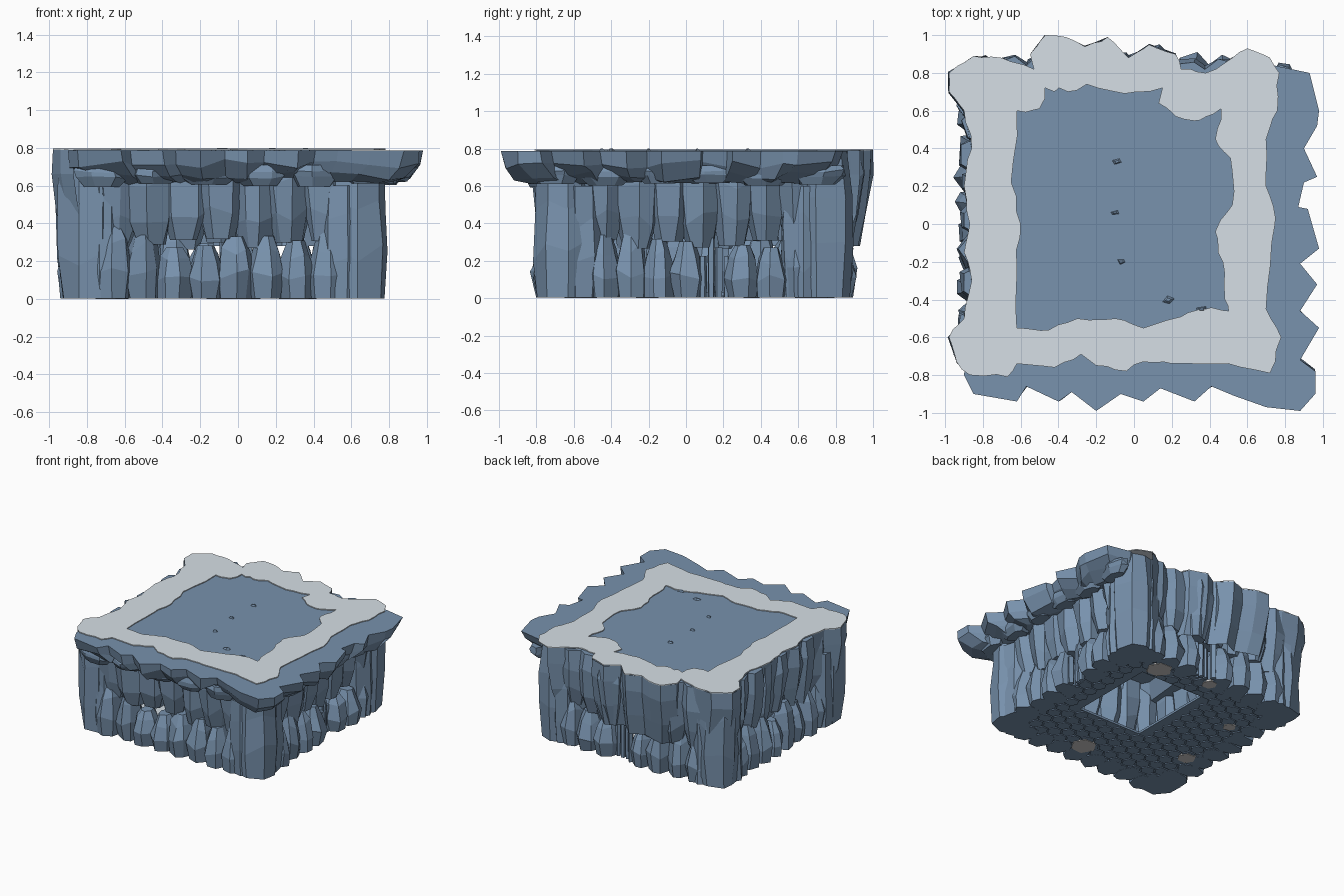
import bpy, bmesh, math, random
from mathutils import Vector

if "Cube" in bpy.data.objects:
    bpy.data.objects.remove(bpy.data.objects["Cube"])

random.seed(11)
U = random.uniform


def material(name, rgb):
    m = bpy.data.materials.new(name)
    m.diffuse_color = (*rgb, 1)
    m.use_nodes = True
    m.node_tree.nodes["Principled BSDF"].inputs["Base Color"].default_value = m.diffuse_color
    return m


BLUE = material("slate_blue", (0.188, 0.287, 0.418))
GREY = material("pale_grey", (0.67, 0.735, 0.79))
WARM = material("warm_grey", (0.62, 0.605, 0.59))


def finish(bm, name, *mats):
    bmesh.ops.recalc_face_normals(bm, faces=bm.faces[:])
    me = bpy.data.meshes.new(name)
    bm.to_mesh(me)
    bm.free()
    for m in mats:
        me.materials.append(m)
    ob = bpy.data.objects.new(name, me)
    bpy.context.collection.objects.link(ob)
    return ob


def loft(bm, rings, cap_mat=0):
    """Skin closed rings of points and cap both ends."""
    loops = [[bm.verts.new(p) for p in r] for r in rings]
    n = len(loops[0])
    for a, b in zip(loops, loops[1:]):
        for i in range(n):
            j = (i + 1) % n
            bm.faces.new((a[i], a[j], b[j], b[i]))
    bm.faces.new(loops[0][::-1])
    bm.faces.new(loops[-1]).material_index = cap_mat


def rock(bm, c, along, out, w, d, z0, z1, profile, n=7):
    """Faceted column: profile is (height fraction, width factor) pairs."""
    start = U(0, 6.28)
    angles = [start + (i + U(-.25, .25)) * 2 * math.pi / n for i in range(n)]
    rings = []
    for k, (t, s) in enumerate(profile):
        flat = k in (0, len(profile) - 1)
        ring = []
        for a in angles:
            r = s * U(.9, 1.1)
            z = z0 + (z1 - z0) * (t + (0 if flat else U(-.09, .09)))
            p = c + along * (w * r * math.cos(a)) + out * (d * r * math.sin(a))
            ring.append((p.x, p.y, z))
        rings.append(ring)
    loft(bm, rings)


def ragged(path, j):
    """Add two jittered points to every long edge of an outline."""
    res = []
    for i, p in enumerate(path):
        p, q = Vector(p), Vector(path[(i + 1) % len(path)])
        res.append(p)
        for f in ((.33, .67) if (q - p).length > .12 else (.5,)):
            res.append(p.lerp(q, f) + Vector((U(-j, j), U(-j, j))))
    return res


UPPER = ((0, .62), (.3, .95), (.68, 1.12), (1, .98))
LOWER = ((0, .95), (.38, 1.13), (.75, .85), (1, .5))
PILLAR = ((0, .98), (.3, 1.05), (.68, 1.06), (1, 1.0))
X, Y = Vector((1, 0, 0)), Vector((0, 1, 0))
Z0 = .003

# Each wall: start, end, outward direction, doorway fraction along the wall
walls = {
    "front": ((-.74, -.665), (.55, -.665), (0, -1), None),
    "right": ((.625, -.52), (.625, .68), (1, 0), .56),
    "back": ((.56, .755), (-.74, .755), (0, 1), .44),
    "left": ((-.79, .62), (-.79, -.56), (-1, 0), None),
}
for side, (a, b, o, door) in walls.items():
    a, b = Vector((*a, 0)), Vector((*b, 0))
    o, along = Vector((*o, 0)), (b - a).normalized()
    length = (b - a).length

    # Upper row of hanging boulders
    bm = bmesh.new()
    n = 7
    for i in range(n):
        c = a.lerp(b, (i + .5) / n) + o * U(-.015, .015)
        if side == "back" and 2 <= i <= 5:
            c += o * U(.03, .06)
        rock(bm, c, along, o, length / n * .66, .125, U(.26, .32), .786, UPPER)
    finish(bm, side + "_upper_rocks", BLUE)

    # Lower row of standing boulders, with thin posts in the doorway
    bm = bmesh.new()
    n = 8
    for i in range(n):
        f = (i + .5) / n
        if door and abs(f - door) < .03:
            for k in range(4):
                p = a.lerp(b, f + (k - 1.5) * .035) + o * U(0, .09)
                rock(bm, p, along, o, .02, .025, Z0, U(.22, .5), PILLAR, n=5)
            continue
        c = a.lerp(b, f) + o * U(.01, .035)
        rock(bm, c, along, o, length / n * .57, .115, Z0, U(.27, .4), LOWER)
    finish(bm, side + "_lower_rocks", BLUE)

# Full-height corner pillars, each a cluster of columns
bm = bmesh.new()
for x, y in ((.63, -.66), (.62, .73), (-.8, .73), (-.8, -.64)):
    rock(bm, Vector((x, y, 0)), X, Y, .145, .145, Z0, .786, PILLAR, n=8)
    sx, sy = math.copysign(.08, x), math.copysign(.1, y)
    rock(bm, Vector((x - sx, y + sy * .3, 0)), X, Y, .11, .11, Z0, .6, PILLAR)
    rock(bm, Vector((x + sx * .3, y - sy, 0)), X, Y, .11, .11, Z0, .6, PILLAR)
finish(bm, "corner_pillars", BLUE)

# Roof slab with ragged overhang along the front and right, hollowed beneath
slab = [(-.9, -.8), (-.85, -.9), (-.62, -.94), (-.57, -.86), (-.4, -.94),
        (-.33, -.89), (-.2, -.99), (-.07, -.9), (.05, -.94), (.14, -.87),
        (.32, -.94), (.41, -.86), (.53, -.91), (.7, -.97), (.88, -.99),
        (.96, -.9), (.96, -.78), (.88, -.72), (.98, -.55), (.88, -.46),
        (.97, -.32), (.88, -.21), (.98, -.13), (.92, .08), (.87, .09),
        (.9, .22), (.97, .25), (.9, .4), (.97, .52), (.98, .6), (.93, .8),
        (.74, .84), (.6, .78), (-.8, .75), (-.82, 0)]
bm = bmesh.new()
rings = []
for z, s, jz, js in ((.75, .64, 0, 0), (.63, .7, .008, .01), (.615, .83, .01, .02),
                     (.65, .92, .03, .02), (.715, .985, .025, .015), (.787, 1, 0, 0)):
    rings.append([(x * (s + U(-js, js)), y * (s + U(-js, js)), z + U(-jz, jz))
                  for x, y in slab])
loft(bm, rings)
finish(bm, "roof_slab", BLUE)

# Broad boulders bulging under the overhang
bm = bmesh.new()
RIM = ((0, .65), (.4, .95), (.7, 1.0), (1, .9))
for i in range(6):
    t = -.72 + i * .28
    rock(bm, Vector((t, -.78, 0)), X, Y, .15, .09, U(.59, .62), .71, RIM)
    rock(bm, Vector((.78, t + .02, 0)), Y, X, .15, .09, U(.59, .62), .71, RIM)
finish(bm, "overhang_boulders", BLUE)

# Small stone chips on the roof
bm = bmesh.new()
for x, y, r in ((-.09, .33, .03), (-.1, .06, .025), (-.07, -.2, .028),
                (.18, -.4, .04), (.36, -.45, .035)):
    rock(bm, Vector((x, y, 0)), X, Y, r, r * .6, .775, .799,
         ((0, 1), (.5, .9), (1, .4)), n=4)
finish(bm, "roof_chips", BLUE)

# Pale ring capping the walls
outer = [(-.98, -.6), (-.94, -.73), (-.87, -.8), (-.67, -.81), (-.62, -.74),
         (-.42, -.76), (-.28, -.69), (-.2, -.75), (-.04, -.78), (.05, -.73),
         (.2, -.74), (.5, -.74), (.72, -.79), (.78, -.6), (.7, -.45),
         (.73, -.1), (.75, .03), (.7, .2), (.7, .45), (.76, .6), (.77, .8),
         (.72, .88), (.6, .93), (.52, .88), (.38, .8), (.25, .82), (.22, .9),
         (.08, .95), (-.03, .88), (-.14, .99), (-.26, .94), (-.36, .99),
         (-.47, 1), (-.55, .9), (-.53, .82), (-.7, .88), (-.85, .89),
         (-.98, .8), (-.98, .7), (-.9, .6), (-.86, .4), (-.9, .2), (-.87, 0),
         (-.9, -.15), (-.86, -.3), (-.9, -.5)]
inner = [(-.62, -.55), (-.62, -.2), (-.6, 0), (-.65, .22), (-.62, .6),
         (-.5, .61), (-.47, .72), (-.35, .7), (-.25, .74), (-.05, .69),
         (.15, .72), (.13, .64), (.22, .57), (.35, .55), (.46, .61),
         (.43, .45), (.51, .35), (.52, .1), (.43, -.04), (.47, -.2),
         (.48, -.4), (.5, -.46), (.38, -.45), (.25, -.49), (.05, -.55),
         (-.1, -.5), (-.3, -.5), (-.45, -.56)]
bm = bmesh.new()
edges = []
for path in (ragged(outer, .01), ragged(inner, .014)):
    vs = [bm.verts.new((x, y, .789)) for x, y in path]
    edges += [bm.edges.new((vs[i - 1], vs[i])) for i in range(len(vs))]
bmesh.ops.triangle_fill(bm, edges=edges, use_beauty=True, use_dissolve=False)
ext = bmesh.ops.extrude_face_region(bm, geom=bm.faces[:])
bmesh.ops.translate(bm, vec=(0, 0, .007),
                    verts=[v for v in ext["geom"] if isinstance(v, bmesh.types.BMVert)])
finish(bm, "wall_cap_ring", GREY)

# Rock face beneath the outer lip of the ring at back and left
bm = bmesh.new()
lip = [p for p in outer if (p[1] > .6 and p[0] < .7) or p[0] < -.8]
loops = []
for z, s, j in ((.28, .92, .012), (.45, .97, .012), (.66, 1, .008), (.789, 1, 0)):
    loops.append([bm.verts.new((x * (s + U(-j, j)), y * (s + U(-j, j)), z))
                  for x, y in lip])
for lo, hi in zip(loops, loops[1:]):
    for i in range(len(lip)):
        p, q = Vector(lip[i - 1]), Vector(lip[i])
        if (p - q).length < .3:
            bm.faces.new((lo[i - 1], lo[i], hi[i], hi[i - 1]))
finish(bm, "back_left_rock_face", BLUE)

# Floor bed with a square opening, pale on its walking surface
HX0, HX1, HY0, HY1 = -.19, .38, -.17, .55
bm = bmesh.new()
for x0, x1, y0, y1 in ((-.8, HX0, -.68, .75), (HX1, .63, -.68, .75),
                       (HX0, HX1, -.68, HY0), (HX0, HX1, HY1, .75)):
    loft(bm, [[(x0, y0, z), (x1, y0, z), (x1, y1, z), (x0, y1, z)]
              for z in (.012, .03)], 1)
finish(bm, "floor_bed", BLUE, GREY)


def cobble(bm, x, y, r, z):
    pts = [(x + r * U(.93, 1.05) * math.cos(k * math.pi / 3),
            y + r * U(.93, 1.05) * math.sin(k * math.pi / 3)) for k in range(6)]
    loft(bm, [[(*p, h) for p in pts] for h in (z, .016)])


# Cobbles set into the underside, plus a few large pale stones
bm = bmesh.new()
for i in range(16):
    for j in range(14):
        x, y = -.76 + i * .09, -.64 + (j + .5 * (i % 2)) * .104
        if y < .76 and not (HX0 - .04 < x < HX1 + .04 and HY0 - .04 < y < HY1 + .04):
            cobble(bm, x, y, .055, .004)
finish(bm, "floor_cobbles", BLUE)
bm = bmesh.new()
for x, y, r in ((.32, .67, .1), (-.11, .74, .06), (-.63, .35, .05),
                (-.685, -.21, .07), (.02, -.56, .1)):
    cobble(bm, x, y, r, 0)
finish(bm, "floor_pale_stones", WARM)
